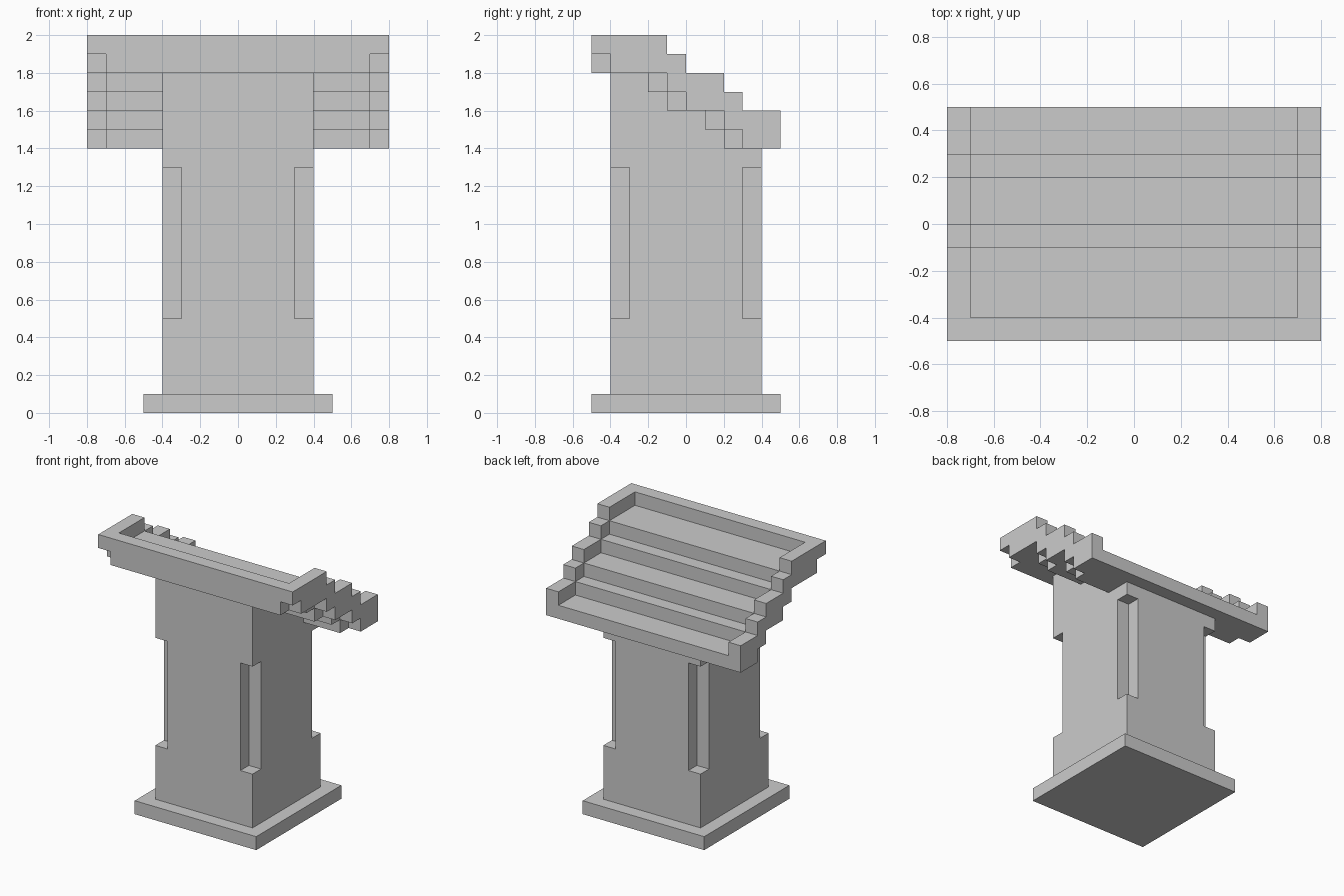
import bpy, bmesh

if "Cube" in bpy.data.objects:
    bpy.data.objects.remove(bpy.data.objects["Cube"])


def finish(name, bm):
    bmesh.ops.recalc_face_normals(bm, faces=bm.faces)
    mesh = bpy.data.meshes.new(name)
    bm.to_mesh(mesh)
    bm.free()
    obj = bpy.data.objects.new(name, mesh)
    bpy.context.collection.objects.link(obj)
    return obj


def extrude_x(name, profile, x0, x1):
    """Extrude a closed (y, z) profile from x0 to x1."""
    bm = bmesh.new()
    face = bm.faces.new([bm.verts.new((x0, y, z)) for y, z in profile])
    ext = bmesh.ops.extrude_face_region(bm, geom=[face])
    verts = [g for g in ext["geom"] if isinstance(g, bmesh.types.BMVert)]
    bmesh.ops.translate(bm, verts=verts, vec=(x1 - x0, 0, 0))
    return finish(name, bm)


def add_box(bm, lo, hi):
    cube = bmesh.ops.create_cube(bm, size=1)
    for v in cube["verts"]:
        v.co = [a + (c + 0.5) * (b - a) for c, a, b in zip(v.co, lo, hi)]


def stairs(y_start, z_start, treads):
    """Descending stair: each tread ends at a y value, then drops 0.1."""
    pts, y, z = [], y_start, z_start
    for y_end in treads:
        pts += [(y, z), (y_end, z)]
        y, z = y_end, z - 0.1
    return pts


# Foot plate
bm = bmesh.new()
add_box(bm, (-0.5, -0.5, 0), (0.5, 0.5, 0.1))
finish("foot_plate", bm)

# Stepped underside of the reading tray
underside = stairs(-0.5, 1.8, (-0.2, -0.1, 0.1, 0.2, 0.5))

# Pillar whose top fits the stepped underside
top = [(max(-0.4, min(0.4, y)), z) for y, z in underside]
pillar = extrude_x("pillar", [(-0.4, 0.1)] + top + [(0.4, 0.1)], -0.4, 0.4)

# Square recesses along the four vertical corners
bm = bmesh.new()
for sx in (-0.4, 0.4):
    for sy in (-0.4, 0.4):
        add_box(bm, (sx - 0.1, sy - 0.1, 0.5), (sx + 0.1, sy + 0.1, 1.3))
cutter = finish("corner_cutter", bm)
cutter.hide_render = True
cutter.hide_viewport = True
cut = pillar.modifiers.new("corner_recesses", "BOOLEAN")
cut.operation = "DIFFERENCE"
cut.solver = "EXACT"
cut.object = cutter

# Tray floor with its raised back lip
floor_top = stairs(-0.4, 1.9, (-0.1, 0.0, 0.2, 0.3, 0.5))
extrude_x("tray_floor",
          [(-0.5, 2.0), (-0.4, 2.0)] + floor_top + underside[::-1], -0.7, 0.7)

# Side rails, mirrored
rail_top = stairs(-0.5, 2.0, (-0.1, 0.0, 0.2, 0.3, 0.5))
rail_bottom = [(-0.5, 1.9), (-0.4, 1.9)] + stairs(-0.4, 1.8, (-0.1, 0.0, 0.2, 0.3, 0.5))
rail = extrude_x("side_rails", rail_top + rail_bottom[::-1], 0.7, 0.8)
mirror = rail.modifiers.new("mirror", "MIRROR")
mirror.use_axis = (True, False, False)
